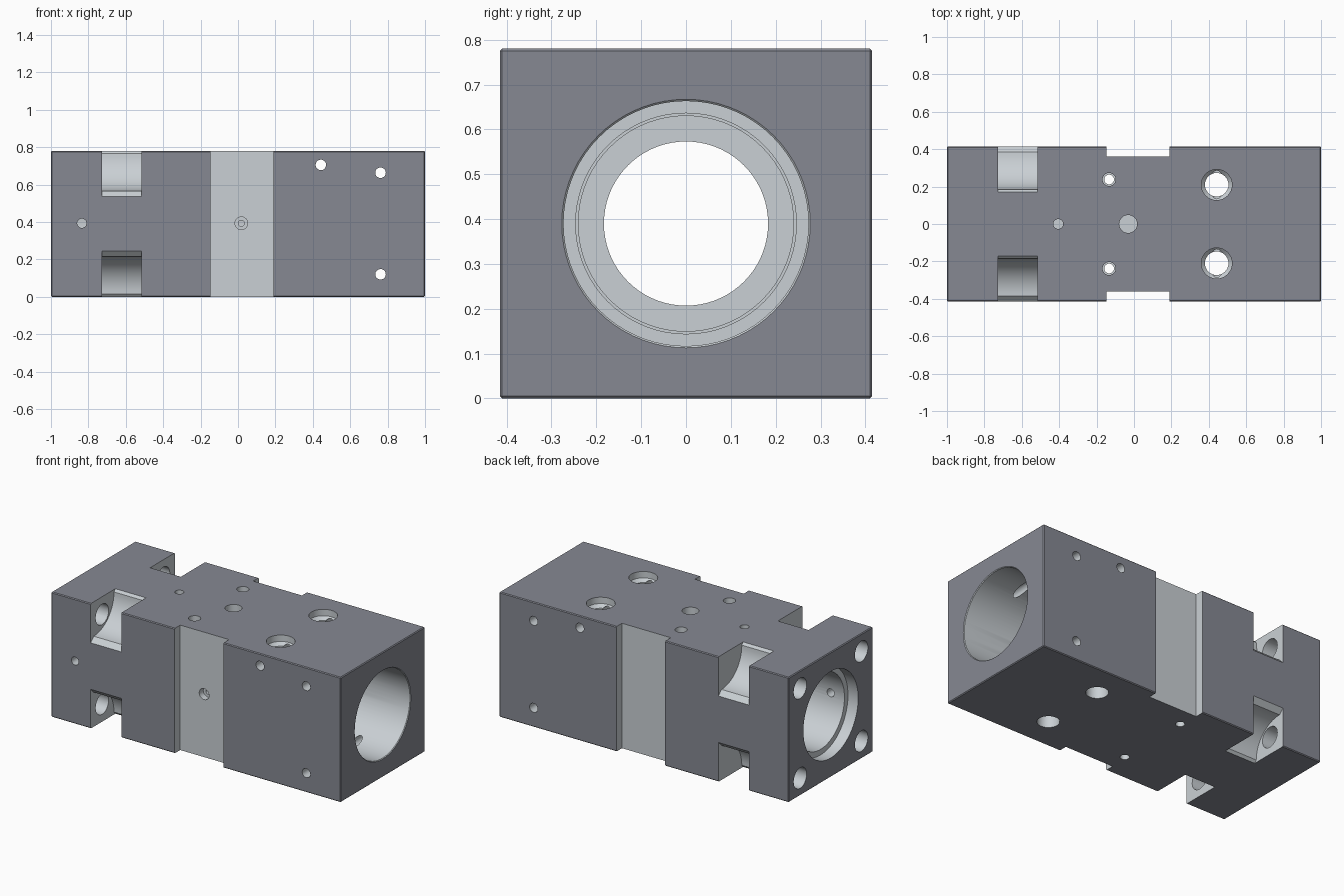
import bpy, bmesh
from math import cos, sin, pi, radians

if "Cube" in bpy.data.objects:
    bpy.data.objects.remove(bpy.data.objects["Cube"])

L, W, H = 2.0, 0.83, 0.78
ZC = H / 2


def material(name, rgb):
    m = bpy.data.materials.new(name)
    m.diffuse_color = (*rgb, 1)
    m.use_nodes = True
    m.node_tree.nodes["Principled BSDF"].inputs["Base Color"].default_value = m.diffuse_color
    return m


dark = material("dark_coating", (0.24, 0.25, 0.29))
bare = material("bare_metal", (0.59, 0.63, 0.66))

# main block with tiny edge chamfers
bm = bmesh.new()
bmesh.ops.create_cube(bm, size=1)
for v in bm.verts:
    v.co.x *= L
    v.co.y *= W
    v.co.z = v.co.z * H + ZC
bmesh.ops.bevel(bm, geom=bm.edges[:], offset=0.005, segments=1, affect='EDGES')
mesh = bpy.data.meshes.new("valve_block")
bm.to_mesh(mesh)
bm.free()
mesh.materials.append(dark)
mesh.materials.append(bare)
block = bpy.data.objects.new("valve_block", mesh)
bpy.context.collection.objects.link(block)
bpy.context.view_layer.objects.active = block
block.select_set(True)


def cut(bm):
    """Subtract the given bmesh from the block, leaving bare metal."""
    bmesh.ops.recalc_face_normals(bm, faces=bm.faces[:])
    me = bpy.data.meshes.new("cutter")
    bm.to_mesh(me)
    bm.free()
    me.materials.append(bare)
    ob = bpy.data.objects.new("cutter", me)
    ob.hide_render = True
    bpy.context.collection.objects.link(ob)
    mod = block.modifiers.new("cut", 'BOOLEAN')
    mod.operation = 'DIFFERENCE'
    mod.solver = 'EXACT'
    mod.material_mode = 'TRANSFER'
    mod.object = ob
    bpy.ops.object.modifier_apply(modifier=mod.name)
    bpy.data.objects.remove(ob)


def hole(axis, a, b, profile, n=32):
    """Stepped round cutter; profile is (position along axis, radius)."""
    bm = bmesh.new()
    rings = []
    for t, r in profile:
        ring = []
        for i in range(n):
            u, w = r * cos(2 * pi * i / n), r * sin(2 * pi * i / n)
            p = {'x': (t, a + u, b + w), 'y': (a + u, t, b + w),
                 'z': (a + u, b + w, t)}[axis]
            ring.append(bm.verts.new(p))
        rings.append(ring)
    for r0, r1 in zip(rings, rings[1:]):
        for i in range(n):
            j = (i + 1) % n
            bm.faces.new((r0[i], r0[j], r1[j], r1[i]))
    bm.faces.new(rings[0])
    bm.faces.new(rings[-1])
    cut(bm)


def prism(x0, x1, pts):
    """Cutter with a y-z outline extruded along x."""
    bm = bmesh.new()
    a = [bm.verts.new((x0, y, z)) for y, z in pts]
    b = [bm.verts.new((x1, y, z)) for y, z in pts]
    bm.faces.new(a)
    bm.faces.new(b)
    for i in range(len(pts)):
        j = (i + 1) % len(pts)
        bm.faces.new((a[i], a[j], b[j], b[i]))
    cut(bm)


# stepped main bore
hole('x', 0, ZC, [(-1.1, 0.27), (-0.93, 0.27), (-0.93, 0.235), (-0.3, 0.235),
                  (-0.3, 0.183), (0.1, 0.183), (0.1, 0.24), (0.2, 0.24),
                  (0.2, 0.246), (0.22, 0.246), (0.22, 0.273), (0.996, 0.273),
                  (1.0, 0.277), (1.1, 0.277)], 72)

# side recesses
for s in (-1, 1):
    prism(-0.147, 0.19, [(s * 0.36, -0.1), (s * 0.6, -0.1), (s * 0.6, 1), (s * 0.36, 1)])

# corner bolt pockets with concave wall, and their bolt holes
arc = [(0.385 - 0.2 * cos(i * pi / 32), 0.375 - 0.2 * sin(i * pi / 32)) for i in range(17)]
outline = [(0.135, 0.43)] + arc + [(0.455, 0.105), (0.5, 0.105), (0.5, 0.43)]
for sy in (-1, 1):
    for sz in (-1, 1):
        prism(-0.727, -0.515, [(sy * y, ZC + sz * z) for y, z in outline])
        hole('x', sy * 0.302, ZC + sz * 0.28, [(-1.1, 0.064), (-0.7, 0.064)])

# cross holes through both sides
for x, z in ((0.443, 0.705), (0.762, 0.663), (0.762, 0.12)):
    hole('y', x, z, [(-0.6, 0.028), (0.6, 0.028)])

# front ports
hole('y', -0.835, 0.393, [(-0.6, 0.025), (-0.1, 0.025)])
hole('y', 0.018, 0.393, [(-0.6, 0.034), (-0.32, 0.034), (-0.32, 0.016), (-0.1, 0.016)])

# vertical through holes, counterbored on top
for s in (-1, 1):
    hole('z', 0.442, s * 0.21, [(-0.1, 0.063), (0.72, 0.063), (0.74, 0.082), (0.9, 0.082)])
    hole('z', -0.133, s * 0.238, [(-0.1, 0.026), (0.74, 0.026), (0.74, 0.035), (0.9, 0.035)])

# top ports
hole('z', -0.405, 0, [(0.66, 0.026), (0.9, 0.026)])
hole('z', -0.031, 0, [(0.65, 0.048), (0.9, 0.048)])

bpy.ops.object.shade_smooth_by_angle(angle=radians(25))
